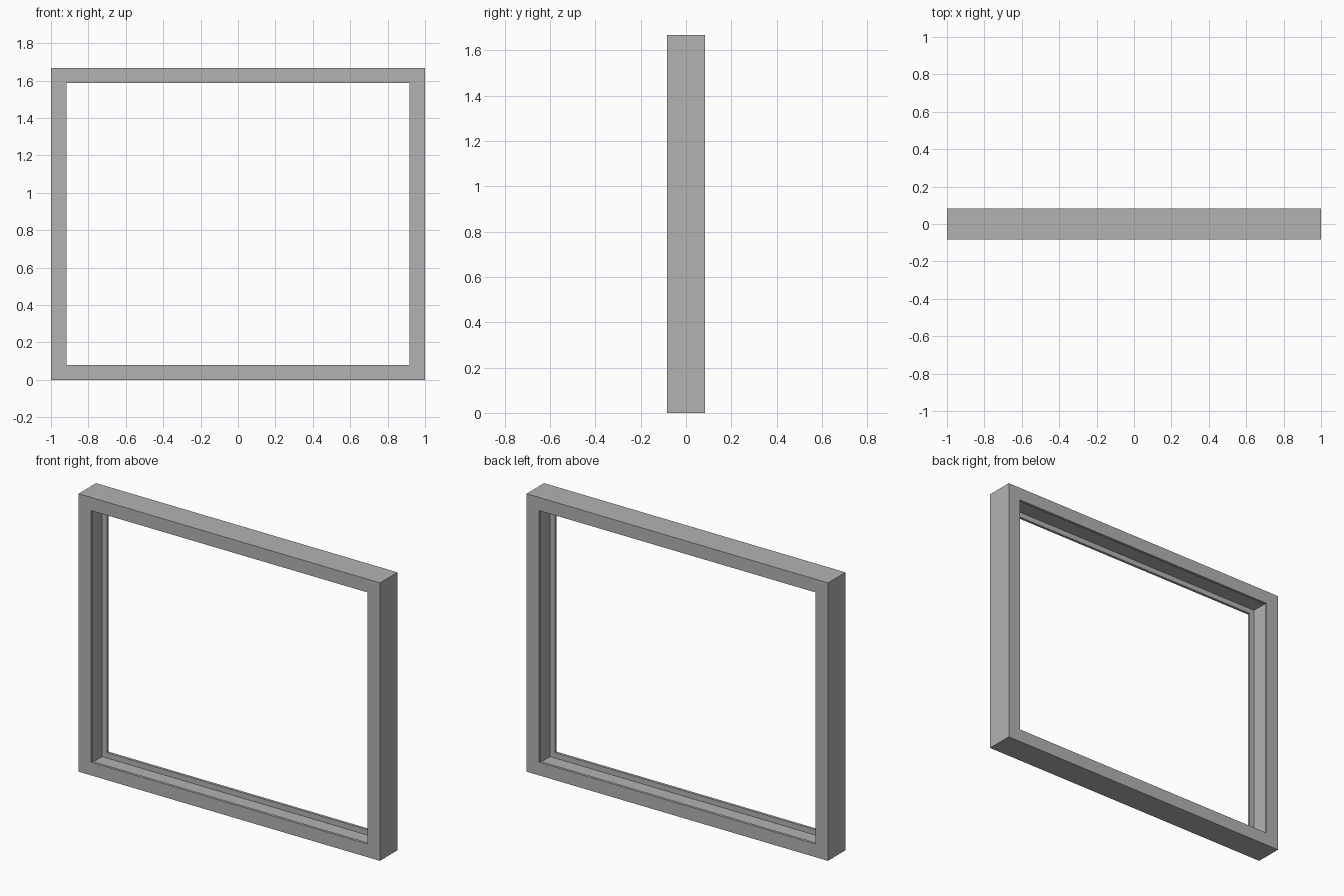
import bpy
import bmesh

cube = bpy.data.objects.get("Cube")
if cube:
    bpy.data.objects.remove(cube, do_unlink=True)

# Overall size and channel dimensions
HALF_W, HEIGHT, HALF_D = 1.0, 1.667, 0.083
SIDE, RAIL = 0.084, 0.079      # width of the uprights and of the rails
LIP, GROOVE = 0.016, 0.032     # lip thickness and groove depth

# One grey material
grey = bpy.data.materials.new("plain_grey")
grey.use_nodes = True
colour = (0.45, 0.45, 0.45, 1.0)
grey.diffuse_color = colour
grey.node_tree.nodes["Principled BSDF"].inputs["Base Color"].default_value = colour

# Channel cross-section: depth, then inset from the outer edge in x and z
outer = (0, 0)
lip = (SIDE, RAIL)
floor = (SIDE - GROOVE, RAIL - GROOVE)
half = [(HALF_D, outer), (HALF_D, lip), (HALF_D - LIP, lip), (HALF_D - LIP, floor)]
section = [(-y, inset) for y, inset in half] + [(y, inset) for y, inset in reversed(half)]

# Sweep the section around the four mitred corners
bm = bmesh.new()
rings = []
for sx, top in ((-1, False), (1, False), (1, True), (-1, True)):
    rings.append([
        bm.verts.new((sx * (HALF_W - ix), y, HEIGHT - iz if top else iz))
        for y, (ix, iz) in section
    ])
for i, ring in enumerate(rings):
    following = rings[(i + 1) % len(rings)]
    for j in range(len(section)):
        k = (j + 1) % len(section)
        bm.faces.new((ring[j], following[j], following[k], ring[k]))
bmesh.ops.recalc_face_normals(bm, faces=bm.faces)

mesh = bpy.data.meshes.new("window_frame")
bm.to_mesh(mesh)
bm.free()
mesh.materials.append(grey)
frame = bpy.data.objects.new("window_frame", mesh)
bpy.context.collection.objects.link(frame)
